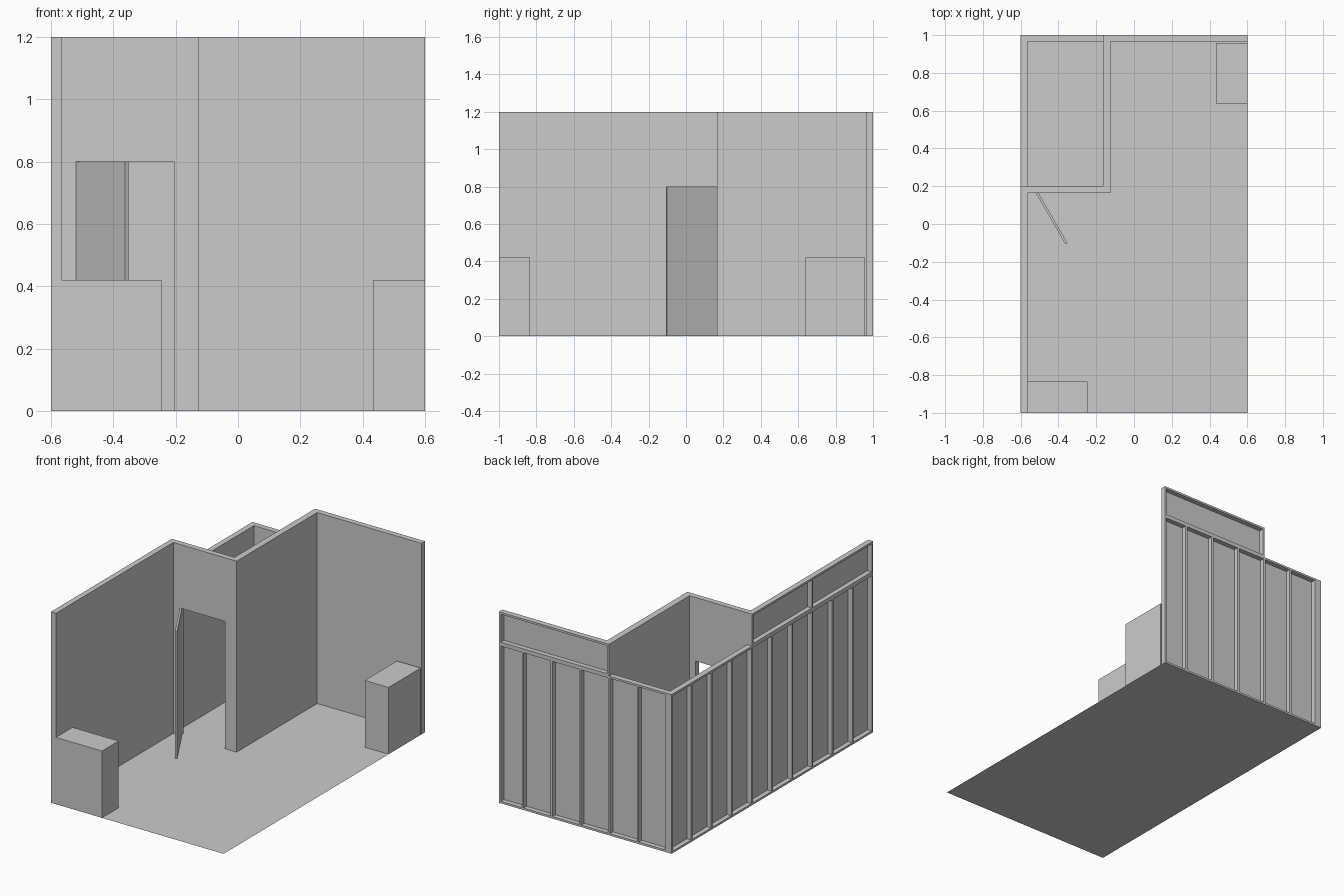
import bpy, bmesh
from math import radians
from mathutils import Matrix, Vector

if "Cube" in bpy.data.objects:
    bpy.data.objects.remove(bpy.data.objects["Cube"])

T = 0.0125      # lumber thickness
WALL = 0.035    # total wall thickness
SKIN = 0.005    # inner wall board thickness


def add_boxes(name, boxes):
    """One object made of boxes given as (x0, x1, y0, y1, z0, z1)."""
    bm = bmesh.new()
    for x0, x1, y0, y1, z0, z1 in boxes:
        size = Matrix.Diagonal((x1 - x0, y1 - y0, z1 - z0, 1))
        mid = Vector(((x0 + x1) / 2, (y0 + y1) / 2, (z0 + z1) / 2))
        bmesh.ops.create_cube(bm, size=1, matrix=Matrix.Translation(mid) @ size)
    mesh = bpy.data.meshes.new(name)
    bm.to_mesh(mesh)
    bm.free()
    obj = bpy.data.objects.new(name, mesh)
    bpy.context.collection.objects.link(obj)
    return obj


def framed_wall(name, place, a, b, z0, z1, centres):
    """Inner board plus plates and studs; place maps (run, depth) spans to x/y."""
    outer = (SKIN, WALL)
    add_boxes(name + "_board", [place((a, b), (0, SKIN)) + (z0, z1)])
    plates = [place((a, b), outer) + z for z in ((z0, z0 + T), (z1 - T, z1))]
    spans = [(a, a + T), (b - T, b)] + [(c - T / 2, c + T / 2) for c in centres]
    studs = [place(s, outer) + (z0 + T, z1 - T) for s in spans]
    add_boxes(name + "_framing", plates + studs)


def on_side(run, depth):
    return (-0.565 - depth[1], -0.565 - depth[0], run[0], run[1])


def on_back(run, depth):
    return (run[0], run[1], 0.965 + depth[0], 0.965 + depth[1])


# Floor sheet
bpy.ops.mesh.primitive_plane_add(size=1)
floor = bpy.context.object
floor.name = "floor"
floor.scale = (1.2, 2, 1)

# Outer walls: lower storey framing and raised upper framing
framed_wall("side_wall_lower", on_side, -1, 1, 0, 1, [-0.8 + 0.2 * i for i in range(9)])
framed_wall("side_wall_upper", on_side, -1, 0.2, 1, 1.2, [-0.4])
framed_wall("back_wall_lower", on_back, -0.565, 0.6, 0, 1, [-0.365 + 0.2 * i for i in range(5)])
framed_wall("back_wall_upper", on_back, -0.165, 0.6, 1, 1.2, [])

# Closet partition with door opening
add_boxes("closet_partition", [
    (-0.565, -0.52, 0.165, 0.2, 0, 1.2),
    (-0.205, -0.125, 0.165, 0.2, 0, 1.2),
    (-0.52, -0.205, 0.165, 0.2, 0.8, 1.2),
    (-0.165, -0.125, 0.2, 0.965, 0, 1.2),
])

# Door swung open about its hinge
door = add_boxes("door", [(0, 0.315, 0, T, 0, 0.8)])
door.location = (-0.52, 0.165, 0)
door.rotation_euler.z = radians(-60)

# Cabinets
add_boxes("front_cabinet", [(-0.565, -0.245, -1, -0.835, 0, 0.42)])
add_boxes("back_cabinet", [(0.435, 0.6, 0.638, 0.957, 0, 0.42)])
